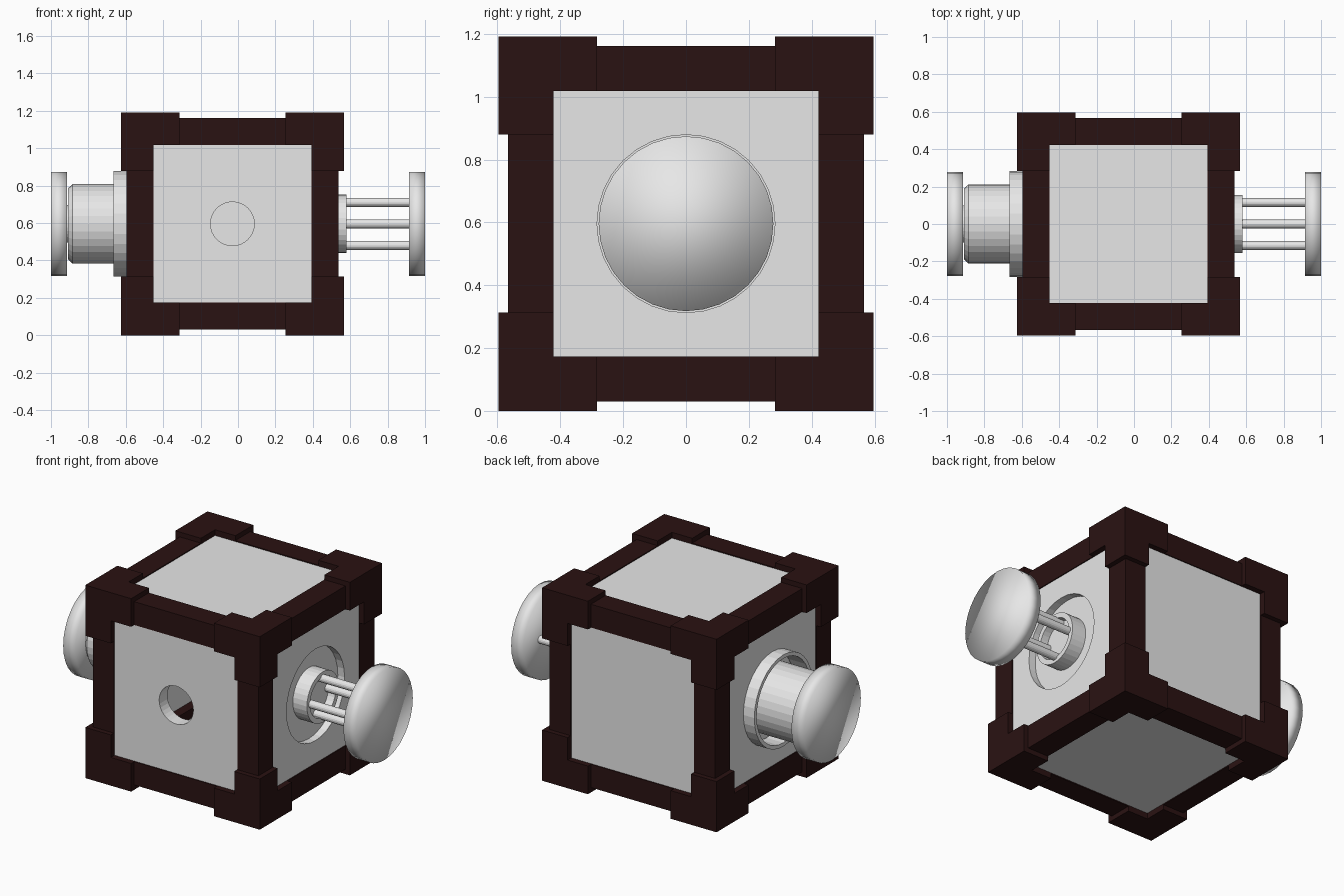
import bpy, bmesh, math
from mathutils import Matrix, Vector
from itertools import product

if "Cube" in bpy.data.objects:
    bpy.data.objects.remove(bpy.data.objects["Cube"])

CX, CZ = -0.03, 0.596          # centre of the cube


def material(name, rgb):
    m = bpy.data.materials.new(name)
    m.diffuse_color = (*rgb, 1)
    m.use_nodes = True
    m.node_tree.nodes["Principled BSDF"].inputs["Base Color"].default_value = m.diffuse_color
    return m


GREY = material("light grey", (0.8, 0.8, 0.8))
DARK = material("dark maroon", (0.023, 0.006, 0.006))


def finish(bm, name, mat, smooth=False):
    bmesh.ops.recalc_face_normals(bm, faces=bm.faces)
    for f in bm.faces:
        f.smooth = smooth
    me = bpy.data.meshes.new(name)
    bm.to_mesh(me)
    bm.free()
    me.materials.append(mat)
    ob = bpy.data.objects.new(name, me)
    bpy.context.collection.objects.link(ob)
    return ob


def add_box(bm, lo, hi):
    """Box between two opposite corners, relative to the cube centre."""
    lo, hi = Vector(lo), Vector(hi)
    c = (lo + hi) / 2 + Vector((CX, 0, CZ))
    s = [abs(v) for v in hi - lo]
    bmesh.ops.create_cube(bm, size=1, matrix=Matrix.Translation(c) @ Matrix.Diagonal((*s, 1)))


def lathe_x(name, profile, mat=GREY, y=0, z=CZ, n=32, smooth=False, closed=False):
    """Turn (x, radius) points around an axis along x; cap the ends or close the loop."""
    bm = bmesh.new()
    rings = [[bm.verts.new((x, y + r * math.sin(2 * math.pi * i / n),
                            z + r * math.cos(2 * math.pi * i / n))) for i in range(n)]
             for x, r in profile]
    pairs = list(zip(rings, rings[1:]))
    if closed:
        pairs.append((rings[-1], rings[0]))
    else:
        bm.faces.new(rings[0])
        bm.faces.new(rings[-1])
    for a, b in pairs:
        for i in range(n):
            j = (i + 1) % n
            bm.faces.new((a[i], a[j], b[j], b[i]))
    return finish(bm, name, mat, smooth)


# Hollow body with a round window in front and round recesses at both sides
bm = bmesh.new()
add_box(bm, (-0.56,) * 3, (0.56,) * 3)
body = finish(bm, "body_panels", GREY)
bm = bmesh.new()
add_box(bm, (-0.48,) * 3, (0.48,) * 3)
cutters = [finish(bm, "inside_cutter", GREY)]
bm = bmesh.new()
bmesh.ops.create_cone(bm, cap_ends=True, segments=32, radius1=0.117, radius2=0.117, depth=0.4,
                      matrix=Matrix.Translation((CX, -0.55, CZ)) @ Matrix.Rotation(math.pi / 2, 4, 'X'))
cutters.append(finish(bm, "window_cutter", GREY))
for side, name in ((1, "right"), (-1, "left")):
    cutters.append(lathe_x(name + "_recess_cutter",
                           [(CX + side * 0.514, 0.283), (CX + side * 0.7, 0.283)]))
for c in cutters:
    mod = body.modifiers.new(c.name, 'BOOLEAN')
    mod.operation, mod.solver, mod.object = 'DIFFERENCE', 'EXACT', c
    c.hide_render = True
    c.hide_set(True)

# Edge beams, four along each axis
bm = bmesh.new()
for axis in range(3):
    for s, t in product((-1, 1), repeat=2):
        lo, hi = [0, 0, 0], [0, 0, 0]
        lo[axis], hi[axis] = -0.45, 0.45
        for k, sg in (((axis + 1) % 3, s), ((axis + 2) % 3, t)):
            lo[k], hi[k] = sg * 0.422, sg * 0.566
        add_box(bm, lo, hi)
finish(bm, "edge_beams", DARK)

# Corner brackets: a corner block with one arm along each axis
bm = bmesh.new()
for sg in product((-1, 1), repeat=3):
    add_box(bm, [s * 0.422 for s in sg], [s * 0.596 for s in sg])
    for axis in range(3):
        lo, hi = [s * 0.422 for s in sg], [s * 0.596 for s in sg]
        lo[axis], hi[axis] = sg[axis] * 0.283, sg[axis] * 0.422
        add_box(bm, lo, hi)
finish(bm, "corner_brackets", DARK)

# Left plunger: collar, piston, neck and softly shaded cap
lathe_x("left_collar", [(-0.55, 0.283), (-0.665, 0.283), (-0.665, 0.26), (-0.55, 0.26)], closed=True)
lathe_x("left_piston", [(-0.5, 0.212), (-0.885, 0.212), (-0.91, 0.188)])
lathe_x("left_neck", [(-0.9, 0.1), (-0.93, 0.1)])
lathe_x("left_cap", [(-0.915, 0.278), (-1.0, 0.278)], smooth=True)

# Right plunger: socket, four rods and softly shaded cap
lathe_x("right_socket", [(0.47, 0.156), (0.58, 0.156), (0.58, 0.125), (0.53, 0.125)])
for i in range(4):
    a = i * math.pi / 2
    lathe_x("right_rod", [(0.48, 0.024), (0.93, 0.024)], y=0.115 * math.cos(a),
            z=CZ + 0.115 * math.sin(a), n=16)
lathe_x("right_cap", [(0.915, 0.278), (1.0, 0.278)], smooth=True)
